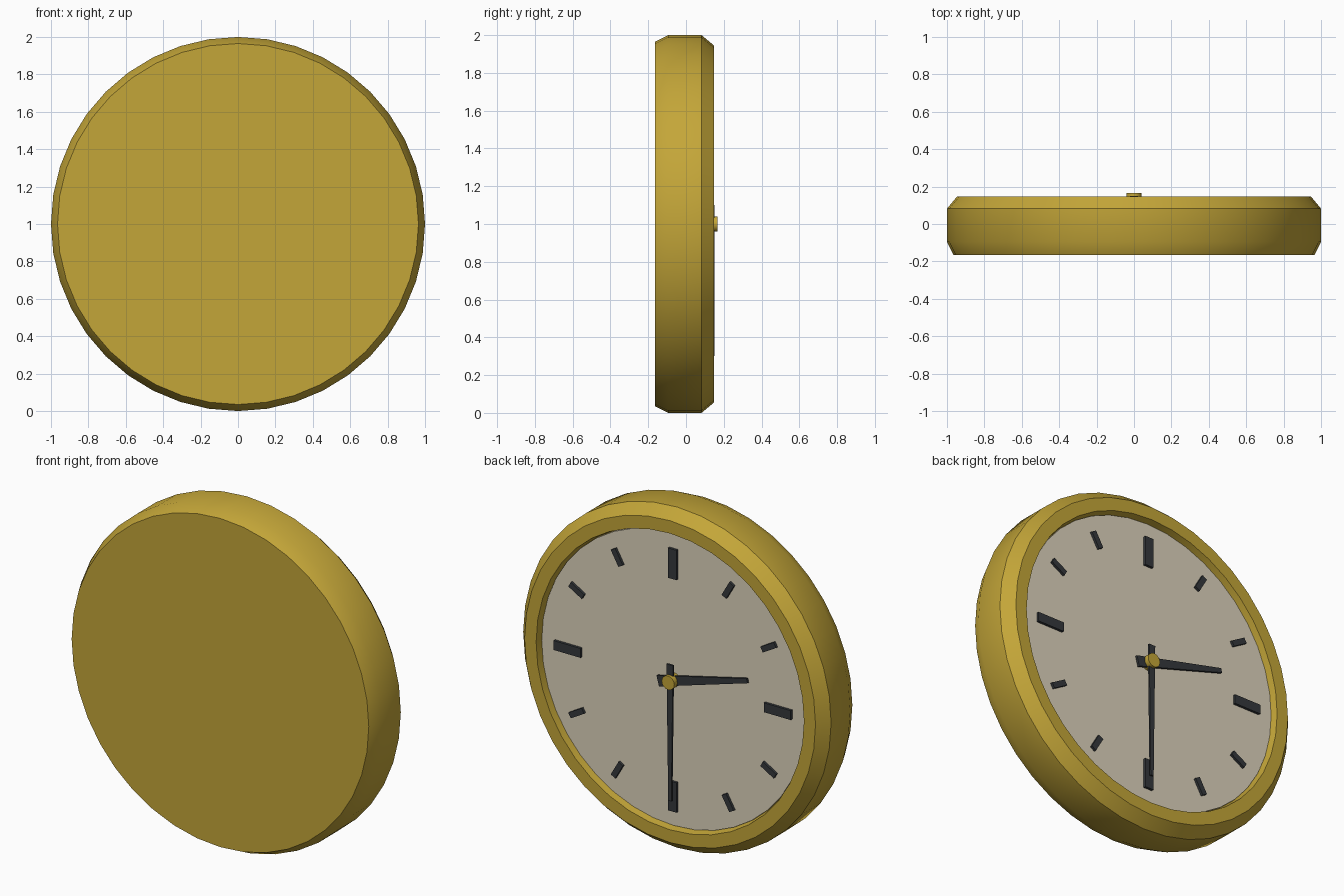
import bpy, bmesh
from math import sin, cos, pi, radians
from mathutils import Matrix, Vector

if "Cube" in bpy.data.objects:
    bpy.data.objects.remove(bpy.data.objects["Cube"])

SIDES = 40
CENTRE = Vector((0, 0, 1))


def material(name, rgb):
    m = bpy.data.materials.new(name)
    m.diffuse_color = (*rgb, 1)
    m.use_nodes = True
    m.node_tree.nodes["Principled BSDF"].inputs["Base Color"].default_value = m.diffuse_color
    return m


gold = material("gold", (0.55, 0.38, 0.04))
cream = material("cream", (0.72, 0.65, 0.50))
dark = material("dark", (0.035, 0.04, 0.045))


def finish(name, bm, mat, smooth=False):
    bmesh.ops.recalc_face_normals(bm, faces=bm.faces)
    mesh = bpy.data.meshes.new(name)
    bm.to_mesh(mesh)
    bm.free()
    mesh.materials.append(mat)
    ob = bpy.data.objects.new(name, mesh)
    ob.location = CENTRE
    bpy.context.collection.objects.link(ob)
    if smooth:
        bpy.ops.object.select_all(action='DESELECT')
        ob.select_set(True)
        bpy.context.view_layer.objects.active = ob
        bpy.ops.object.shade_smooth_by_angle(angle=radians(30))
    return ob


def lathe(name, profile, mat, sides=SIDES):
    """Turn a (radius, y) profile about the y axis and cap both ends."""
    bm = bmesh.new()
    rings = [[bm.verts.new((r * cos(2 * pi * i / sides), y, r * sin(2 * pi * i / sides)))
              for i in range(sides)] for r, y in profile]
    for a, b in zip(rings, rings[1:]):
        for i in range(sides):
            j = (i + 1) % sides
            bm.faces.new((a[i], a[j], b[j], b[i]))
    bm.faces.new(rings[0])
    bm.faces.new(rings[-1])
    return finish(name, bm, mat, True)


def bar(name, clock_deg, r0, r1, w0, w1, y0, y1):
    """Tapered flat bar along a clock direction (12 = +z, 3 = -x seen from +y)."""
    bm = bmesh.new()
    outline = [(-w0 / 2, r0), (w0 / 2, r0), (w1 / 2, r1), (-w1 / 2, r1)]
    face = bm.faces.new([bm.verts.new((x, y0, z)) for x, z in outline])
    ext = bmesh.ops.extrude_face_region(bm, geom=[face])
    top = [v for v in ext["geom"] if isinstance(v, bmesh.types.BMVert)]
    bmesh.ops.translate(bm, verts=top, vec=(0, y1 - y0, 0))
    bmesh.ops.rotate(bm, verts=bm.verts, cent=(0, 0, 0),
                     matrix=Matrix.Rotation(radians(-clock_deg), 3, 'Y'))
    return finish(name, bm, dark)


# Case with chamfered edges, front rim and shallow recess
lathe("clock_case", [(0.965, -0.165), (1.0, -0.095), (1.0, 0.082), (0.945, 0.148),
                     (0.87, 0.148), (0.86, 0.10)], gold)
# Dial
lathe("dial", [(0.858, 0.09), (0.858, 0.113)], cream)

# Hour marks, larger at the quarters
for h in range(12):
    if h % 3 == 0:
        bar(f"quarter_mark_{h}", h * 30, 0.595, 0.77, 0.055, 0.055, 0.108, 0.128)
    else:
        bar(f"hour_mark_{h}", h * 30, 0.67, 0.77, 0.033, 0.033, 0.108, 0.128)

# Hands showing half past two
bar("hour_hand", 75, -0.09, 0.51, 0.062, 0.026, 0.125, 0.138)
bar("minute_hand", 180, -0.10, 0.70, 0.042, 0.02, 0.14, 0.151)

# Centre hub
lathe("hub", [(0.041, 0.11), (0.041, 0.167)], gold, 16)
